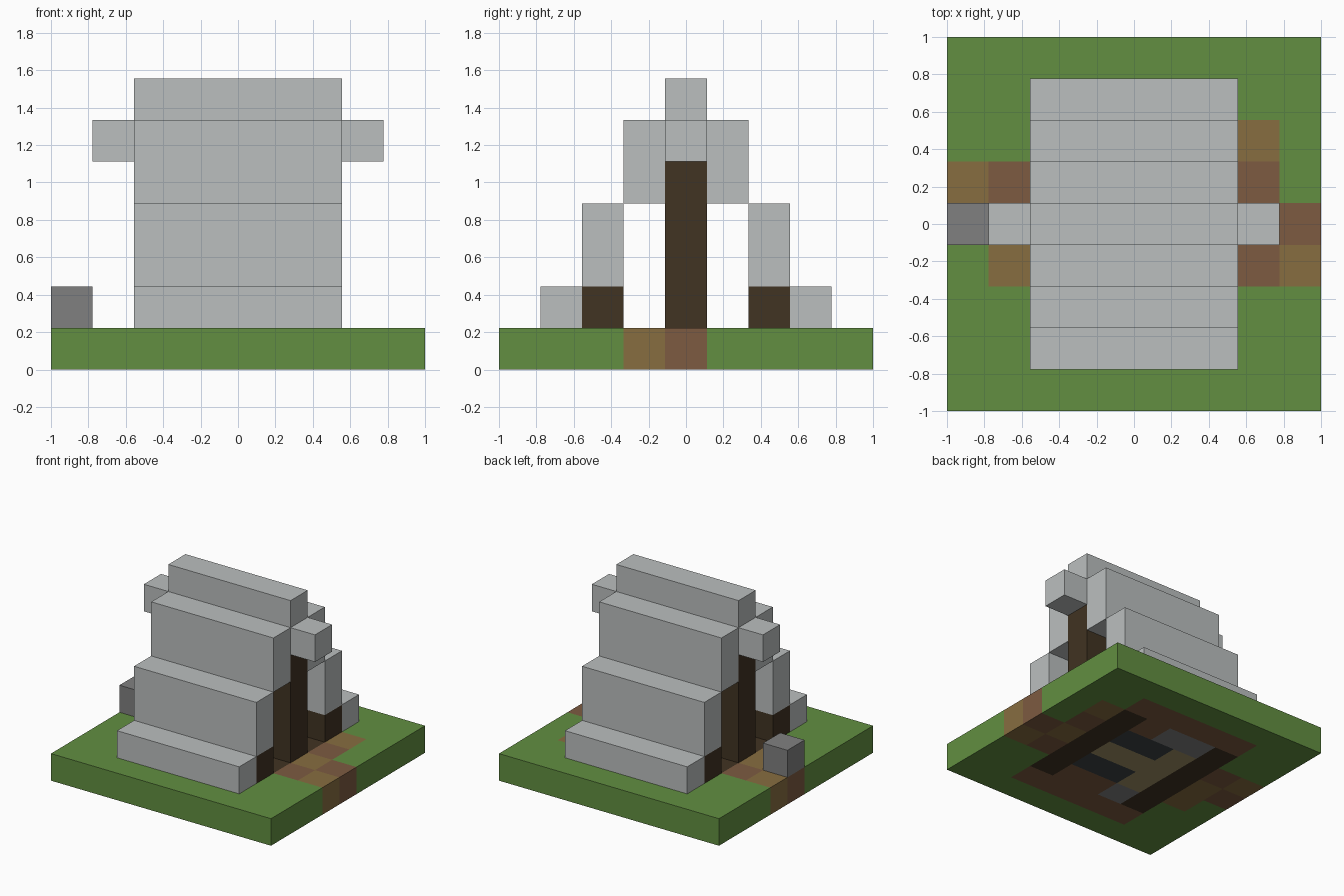
import bpy
import bmesh

default = bpy.data.objects.get("Cube")
if default:
    bpy.data.objects.remove(default, do_unlink=True)

N = 9          # blocks along each side of the base
V = 2 / N      # block size


def linear(c):
    c /= 255
    return c / 12.92 if c <= 0.04045 else ((c + 0.055) / 1.055) ** 2.4


def material(name, r, g, b):
    m = bpy.data.materials.new(name)
    m.use_nodes = True
    col = (linear(r), linear(g), linear(b), 1)
    m.diffuse_color = col
    bsdf = next(n for n in m.node_tree.nodes if n.type == 'BSDF_PRINCIPLED')
    bsdf.inputs["Base Color"].default_value = col
    return m


MATS = {
    "G": material("grass_green", 98, 143, 65),
    "B": material("earth_brown", 125, 91, 65),
    "T": material("path_tan", 135, 109, 64),
    "W": material("dark_wood", 65, 51, 34),
    "S": material("stone_grey", 128, 128, 128),
    "K": material("mat_khaki", 160, 144, 102),
    "D": material("mat_slate", 60, 67, 70),
    "C": material("canvas_grey", 187, 191, 191),
}


def add_object(name, bm, mats):
    mesh = bpy.data.meshes.new(name)
    bm.to_mesh(mesh)
    bm.free()
    for m in mats:
        mesh.materials.append(m)
    ob = bpy.data.objects.new(name, mesh)
    bpy.context.scene.collection.objects.link(ob)
    return ob


def block(name, key, x, y, z):
    """Box over (first, end) block ranges; x and y count from the base centre."""
    bm = bmesh.new()
    bmesh.ops.create_cube(bm, size=1)
    for v in bm.verts:
        v.co = [V * (r[0] if c < 0 else r[1]) for c, r in zip(v.co, (x, y, z))]
    return add_object(name, bm, [MATS[key]])


# Ground: one block thick, coloured per block (rows run back to front)
GROUND = """
GGGGGGGGG
GGBBBBBGG
GGWSSBWTG
TBWKDDWBG
BTWKKKWTB
GTWKDDWBT
GGWSBBWGG
GGBBBBBGG
GGGGGGGGG
""".split()
bm = bmesh.new()
bmesh.ops.create_grid(bm, x_segments=N, y_segments=N, size=1)
keys = list(MATS)
for f in bm.faces:
    c = f.calc_center_median()
    col, row = int((c.x + 1) / V), int((1 - c.y) / V)
    f.material_index = keys.index(GROUND[row][col])
ground = add_object("ground", bm, MATS.values())
solid = ground.modifiers.new("thickness", 'SOLIDIFY')
solid.thickness = V
solid.offset = 1

# Stepped canvas walls, mirrored front and back
TENT = (-2.5, 2.5)
for side, s in (("front", -1), ("back", 1)):
    for part, inner, z in (("hem", 2.5, (1, 2)),
                           ("lower_wall", 1.5, (2, 4)),
                           ("upper_wall", 0.5, (4, 6))):
        y = sorted((s * inner, s * (inner + 1)))
        block(f"{side}_{part}", "C", TENT, y, z)

# Ridge cap and the ridge beam that sticks out at both ends
block("ridge_cap", "C", TENT, (-0.5, 0.5), (6, 7))
block("ridge_beam", "C", (-3.5, 3.5), (-0.5, 0.5), (5, 6))

# Wooden frame at each end: centre post and two footings
for end, s in (("right", -1), ("left", 1)):
    x = sorted((s * 1.5, s * 2.5))
    block(f"{end}_post", "W", x, (-0.5, 0.5), (1, 5))
    block(f"{end}_front_footing", "W", x, (-2.5, -1.5), (1, 2))
    block(f"{end}_back_footing", "W", x, (1.5, 2.5), (1, 2))

# Loose stone beside the path
block("stone", "S", (-4.5, -3.5), (-0.5, 0.5), (1, 2))
